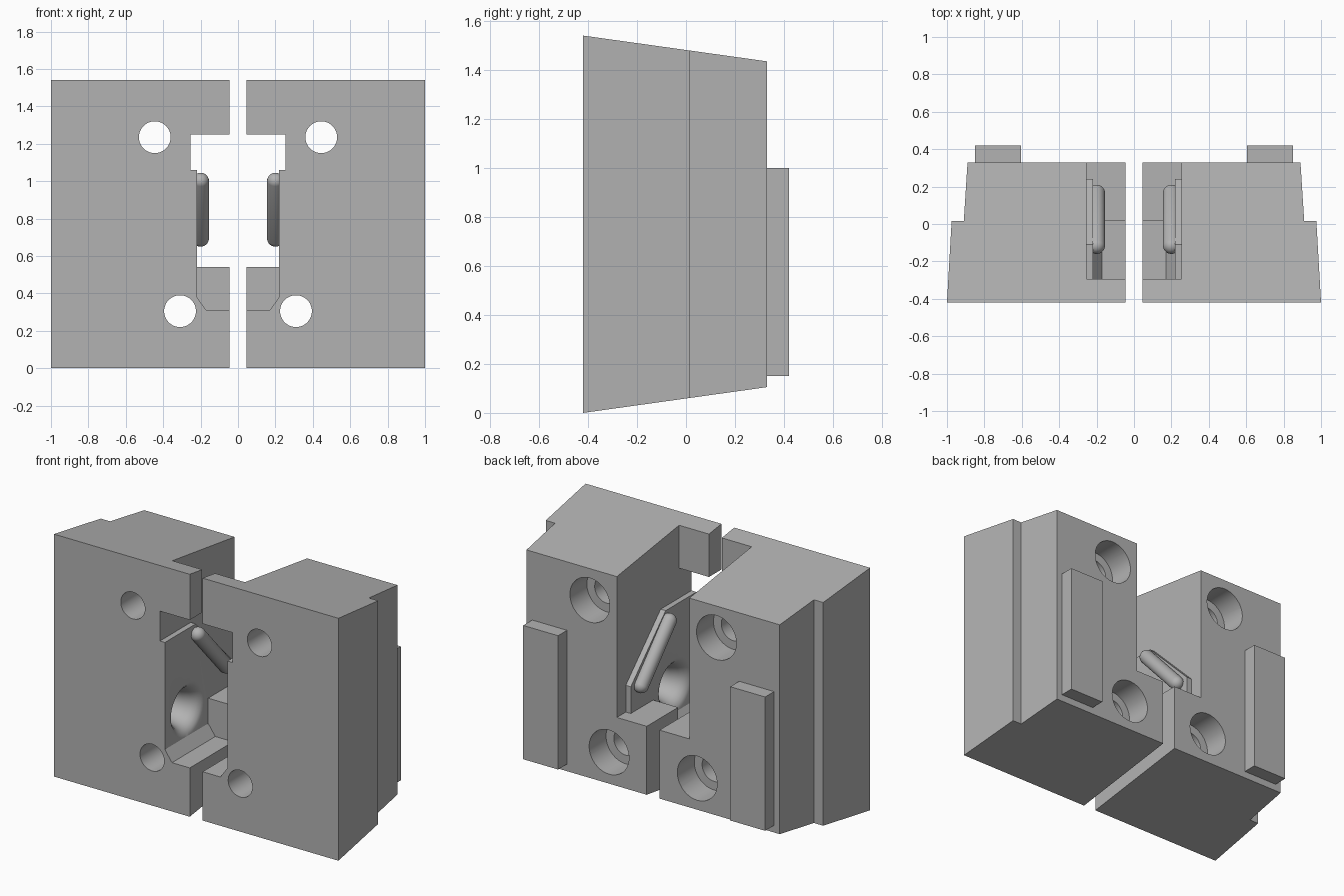
import bpy, bmesh, math
from mathutils import Vector

cube = bpy.data.objects.get("Cube")
if cube:
    bpy.data.objects.remove(cube, do_unlink=True)

steel = bpy.data.materials.new("steel_grey")
steel.use_nodes = True
grey = (0.45, 0.45, 0.45, 1)
steel.diffuse_color = grey
steel.node_tree.nodes["Principled BSDF"].inputs["Base Color"].default_value = grey


def to_object(name, bm):
    bmesh.ops.recalc_face_normals(bm, faces=bm.faces)
    mesh = bpy.data.meshes.new(name)
    bm.to_mesh(mesh)
    bm.free()
    mesh.materials.append(steel)
    obj = bpy.data.objects.new(name, mesh)
    bpy.context.collection.objects.link(obj)
    return obj


def loft(name, rings):
    """Skin a list of equal-length point rings and cap both ends."""
    bm = bmesh.new()
    loops = [[bm.verts.new(p) for p in ring] for ring in rings]
    n = len(loops[0])
    for a, b in zip(loops, loops[1:]):
        for i in range(n):
            bm.faces.new((a[i], a[(i + 1) % n], b[(i + 1) % n], b[i]))
    bm.faces.new(loops[0])
    bm.faces.new(loops[-1])
    return to_object(name, bm)


def prism(name, axis, profile, start, end):
    """Extrude a 2D profile along x or y."""
    def place(p, d):
        return (d, *p) if axis == "x" else (p[0], d, p[1])
    return loft(name, [[place(p, d) for p in profile] for d in (start, end)])


def box(x0, x1, z0, z1):
    return [(x0, z0), (x1, z0), (x1, z1), (x0, z1)]


def circle(u, v, r, n=48):
    return [(u + r * math.cos(i * math.tau / n), v + r * math.sin(i * math.tau / n))
            for i in range(n)]


def finish(obj, mirror=True):
    """Mirror to the other half and shade smooth with sharp edges."""
    if mirror:
        mod = obj.modifiers.new("mirror", "MIRROR")
        mod.use_mirror_merge = False
    obj.data.shade_smooth()
    obj.data.set_sharp_from_angle(angle=math.radians(32))


# Tapered half block with a stepped outer side
outline = [(0.045, -0.42), (1, -0.42), (0.975, 0.015),
           (0.91, 0.015), (0.89, 0.33), (0.045, 0.33)]


def taper(y):
    return 0.14 * (y + 0.42)


block = loft("mould_block", [[(x, y, taper(y)) for x, y in outline],
                             [(x, y, 1.54 - taper(y)) for x, y in outline]])

# Central pocket: chamfered front well, rear slot, stepped upper recess
cutters = [
    prism("front_well", "y", [(-0.1, 0.31), (0.17, 0.31), (0.22, 0.38),
                              (0.22, 1.1), (-0.1, 1.1)], -0.5, 0.015),
    prism("rear_slot", "y", box(-0.1, 0.22, 0.54, 1.1), -0.2, 0.5),
    prism("upper_recess", "x", [(-0.5, 1.06), (-0.11, 1.06), (0.24, 0.71), (0.24, 0.54),
                                (0.5, 0.54), (0.5, 1.7), (-0.295, 1.7),
                                (-0.295, 1.25), (-0.5, 1.25)], -0.1, 0.255),
]

# Counterbored bolt holes
for x, z in ((0.445, 1.235), (0.31, 0.305)):
    cutters.append(prism("bolt_hole", "y", circle(x, z, 0.085), -0.6, 0.6))
    cutters.append(prism("counterbore", "y", circle(x, z, 0.14), 0.16, 0.6))

# Flared socket in the pocket wall
flare = [(0.17, 0.2), (0.17, 0.22), (0.15, 0.227), (0.13, 0.245), (0.115, 0.27),
         (0.1, 0.32), (0.09, 0.38), (0.06, 0.42), (0.02, 0.435)]
cutters.append(loft("socket", [[(x, y, z) for y, z in circle(-0.2, 0.55, r)]
                               for r, x in flare]))

for cutter in cutters:
    mod = block.modifiers.new(cutter.name, "BOOLEAN")
    mod.operation = "DIFFERENCE"
    mod.solver = "EXACT"
    mod.object = cutter
bpy.context.view_layer.update()
carved = bpy.data.meshes.new_from_object(
    block.evaluated_get(bpy.context.evaluated_depsgraph_get()))
block.modifiers.clear()
block.data = carved
for cutter in cutters:
    bpy.data.objects.remove(cutter, do_unlink=True)
finish(block)

# Rail on the back
finish(prism("back_rail", "y", box(0.605, 0.85, 0.15, 1.0), 0.33, 0.42))

# Slanted round-ended pin on the pocket wall
top, bottom = Vector((0.2, -0.115, 1.0)), Vector((0.2, 0.165, 0.695))
bm = bmesh.new()
bmesh.ops.create_uvsphere(bm, u_segments=32, v_segments=17, radius=0.045)
turn = (top - bottom).to_track_quat("Z", "Y")
for v in bm.verts:
    v.co = turn @ v.co + (top if v.co.z > 0 else bottom)
finish(to_object("guide_pin", bm))
